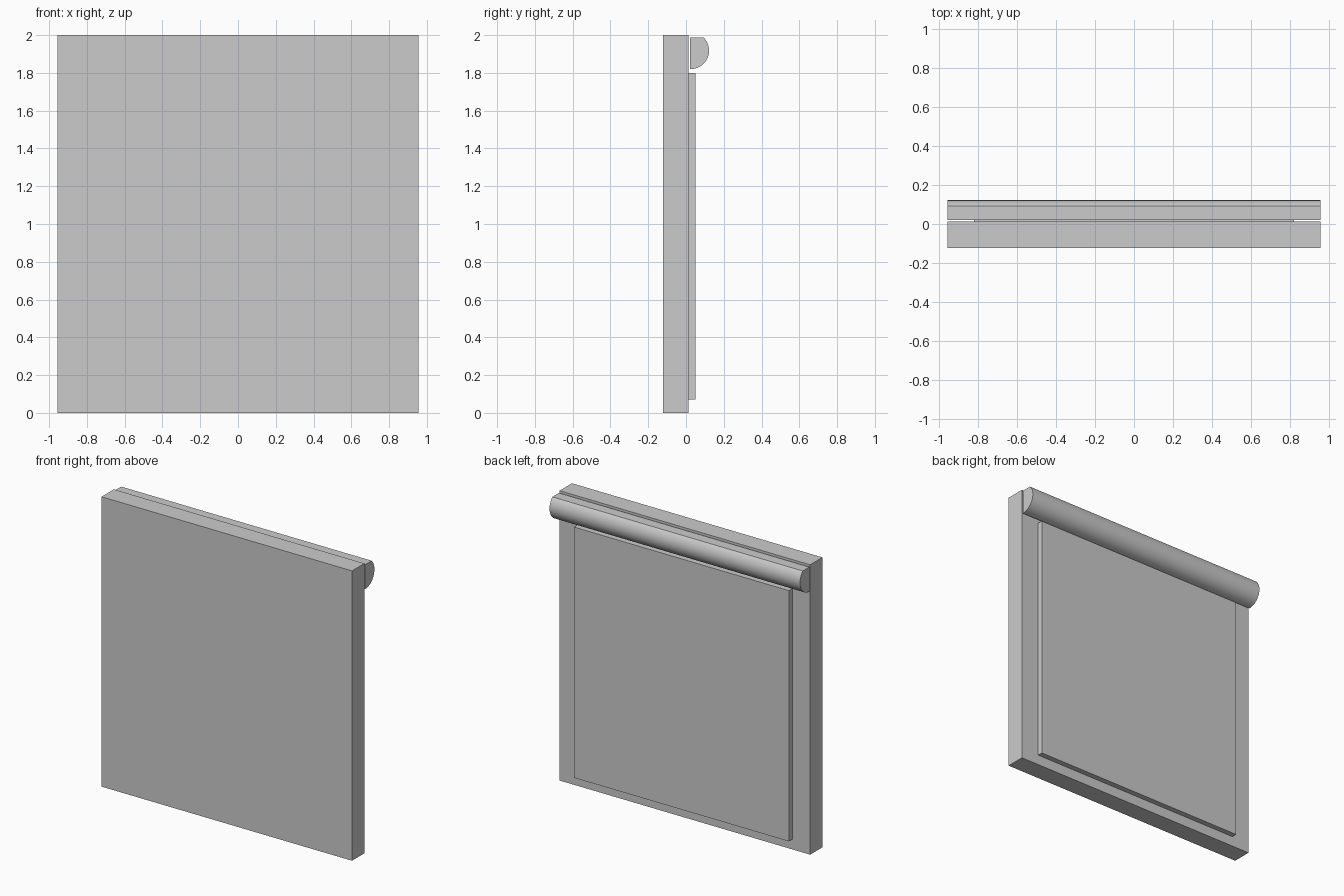
import bpy, bmesh, math

if "Cube" in bpy.data.objects:
    bpy.data.objects.remove(bpy.data.objects["Cube"])

def finish(name, bm):
    bmesh.ops.recalc_face_normals(bm, faces=bm.faces)
    me = bpy.data.meshes.new(name)
    bm.to_mesh(me)
    bm.free()
    ob = bpy.data.objects.new(name, me)
    bpy.context.collection.objects.link(ob)
    return ob

def box(name, lo, hi):
    bm = bmesh.new()
    bmesh.ops.create_cube(bm, size=1)
    for v in bm.verts:
        for i in range(3):
            v.co[i] = hi[i] if v.co[i] > 0 else lo[i]
    return finish(name, bm)

W = 0.956

# Main slab and raised rear panel
box("main_slab", (-W, -0.122, 0), (W, 0.012, 2))
box("rear_panel", (-0.82, 0.012, 0.07), (0.82, 0.05, 1.80))

# D-shaped roll behind the top edge: flat back and top, round elsewhere
cy, cz, r, top, back = 0.024, 1.918, 0.098, 1.988, 0.021
a0, a1 = -math.pi / 2, math.asin((top - cz) / r)
n = 24
arc = [a0 + (a1 - a0) * i / n for i in range(n + 1)]
profile = [(back, cz - r)] + [(cy + r * math.cos(a), cz + r * math.sin(a)) for a in arc] + [(back, top)]
bm = bmesh.new()
face = bm.faces.new([bm.verts.new((-W, y, z)) for y, z in profile])
ext = bmesh.ops.extrude_face_region(bm, geom=[face], use_keep_orig=True)
for v in ext["geom"]:
    if isinstance(v, bmesh.types.BMVert):
        v.co.x = W
roll = finish("top_roll", bm)

# Smooth the curved part, keep the corners sharp
bpy.context.view_layer.objects.active = roll
roll.select_set(True)
bpy.ops.object.shade_smooth_by_angle(angle=math.radians(30))
